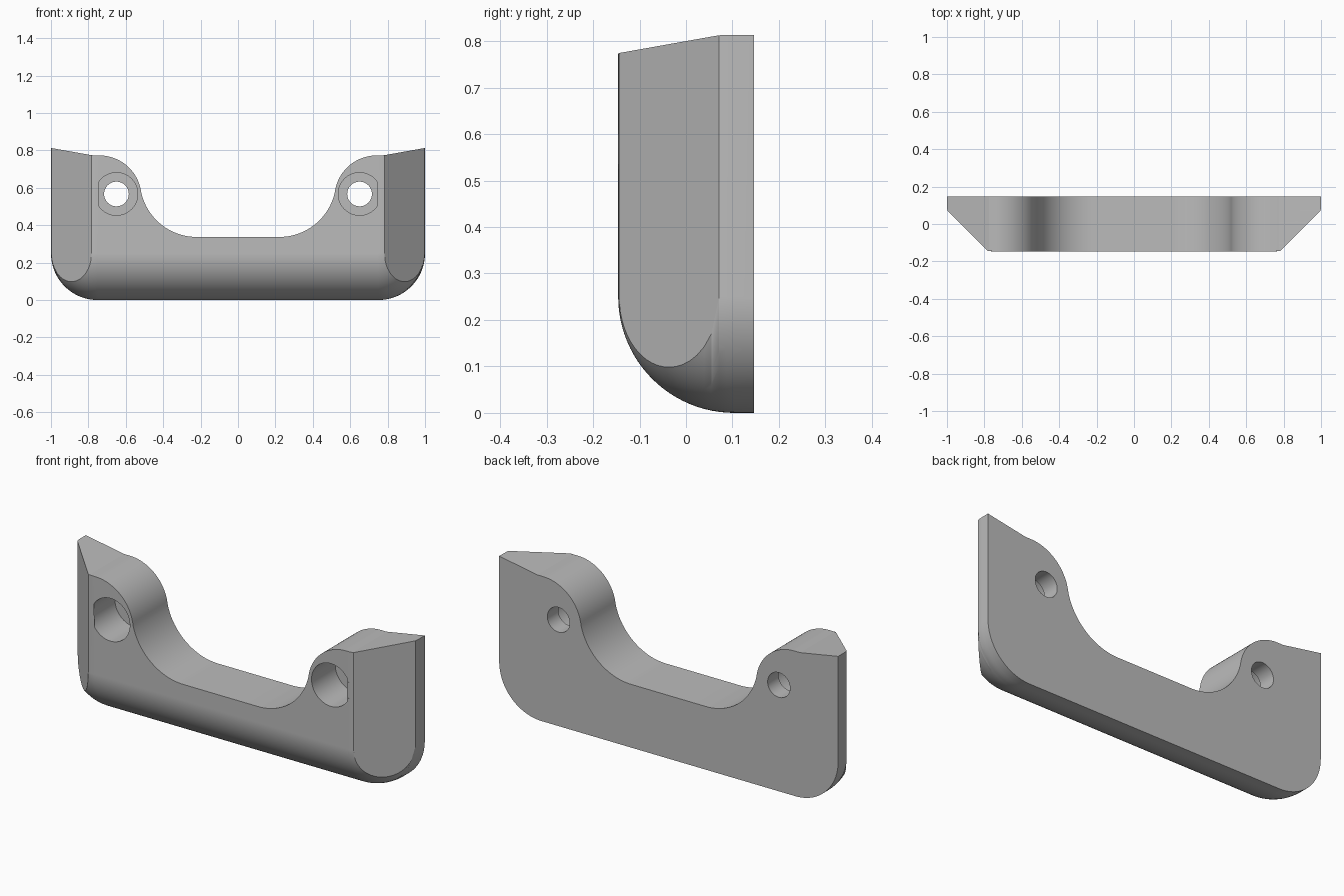
import bpy, bmesh
from math import sin, cos, asin, atan2, pi, sqrt

if "Cube" in bpy.data.objects:
    bpy.data.objects.remove(bpy.data.objects["Cube"])

HALF_Y = 0.146      # half thickness
R = 0.25            # edge rounding
STEPS = 24          # segments per arc
CORNER = 1 - R      # x of the corner centres

grey = bpy.data.materials.new("plain_grey")
grey.use_nodes = True
colour = (0.5, 0.5, 0.5, 1)
grey.diffuse_color = colour
grey.node_tree.nodes["Principled BSDF"].inputs["Base Color"].default_value = colour

bm = bmesh.new()
vert_at = {}


def arc(cx, cz, r, start, end, n=STEPS):
    return [(cx + r * cos(start + (end - start) * i / n),
             cz + r * sin(start + (end - start) * i / n)) for i in range(n + 1)]


def make_ring(points, y):
    """Turn x, z points into vertices, sharing those that coincide."""
    ring = []
    for x, z in points:
        key = (round(x, 5), round(y, 5), round(z, 5))
        if key not in vert_at:
            vert_at[key] = bm.verts.new(key)
        ring.append(vert_at[key])
    return ring


def skin(rings):
    for a, b in zip(rings, rings[1:]):
        for i in range(len(a)):
            corners = list(dict.fromkeys((a[i - 1], a[i], b[i], b[i - 1])))
            if len(corners) > 2:
                bm.faces.new(corners)


def cap(rings):
    """Fill a flat outline, leaving the inner rings open."""
    edges = [bm.edges.get((r[i - 1], r[i]))
             for r in rings for i in range(len(r)) if r[i - 1] != r[i]]
    bmesh.ops.triangle_fill(bm, edges=edges, use_beauty=True)


# Upper edge of one half: round ear, then sweeping hollow
turn = atan2(0.054, 0.3)
upper = arc(0.741, 0.548, 0.225, pi / 2, pi - turn)
upper += arc(0.22, 0.642, 0.305, -turn, -pi / 2)[1:]


def outline(y):
    """Section at depth y: rounded below, slanted at the ends."""
    rho = sqrt(max(0, R * R - max(0, R - HALF_Y - y) ** 2))
    side = min(0.927 + y, CORNER + rho)
    end = asin(min(1, (side - CORNER) / max(rho, 1e-6)))
    right = arc(CORNER, R, rho, -pi / 2, end - pi / 2)
    right.append((side, 0.773 + 0.178 * max(0, side - 0.775)))
    right.append((min(side, 0.775), 0.773))
    right += upper
    return right + [(-x, z) for x, z in reversed(right)]


# Body, skinned from front to back
depths = [R - HALF_Y - R * cos(pi / 2 * i / STEPS) for i in range(STEPS + 1)]
body = [make_ring(outline(y), y) for y in depths + [HALF_Y]]
skin(body)

# Screw holes with deep counterbores
fronts, backs = [body[0]], [body[-1]]
for x in (-0.65, 0.65):
    hole = [make_ring(arc(x, 0.567, radius, 0, 2 * pi, 64)[:-1], y)
            for radius, y in ((0.114, -HALF_Y), (0.114, 0.054), (0.066, 0.054), (0.066, HALF_Y))]
    skin(hole)
    fronts.append(hole[0])
    backs.append(hole[-1])

# Flat front and back
cap(fronts)
cap(backs)

bmesh.ops.recalc_face_normals(bm, faces=bm.faces[:])
mesh = bpy.data.meshes.new("bracket")
bm.to_mesh(mesh)
bm.free()
mesh.materials.append(grey)
bracket = bpy.data.objects.new("bracket", mesh)
bpy.context.collection.objects.link(bracket)

# Smooth curves with crisp edges
bpy.ops.object.select_all(action='DESELECT')
bracket.select_set(True)
bpy.context.view_layer.objects.active = bracket
bpy.ops.object.shade_smooth_by_angle(angle=0.14)
weighted = bracket.modifiers.new("weighted_normals", 'WEIGHTED_NORMAL')
weighted.keep_sharp = True
